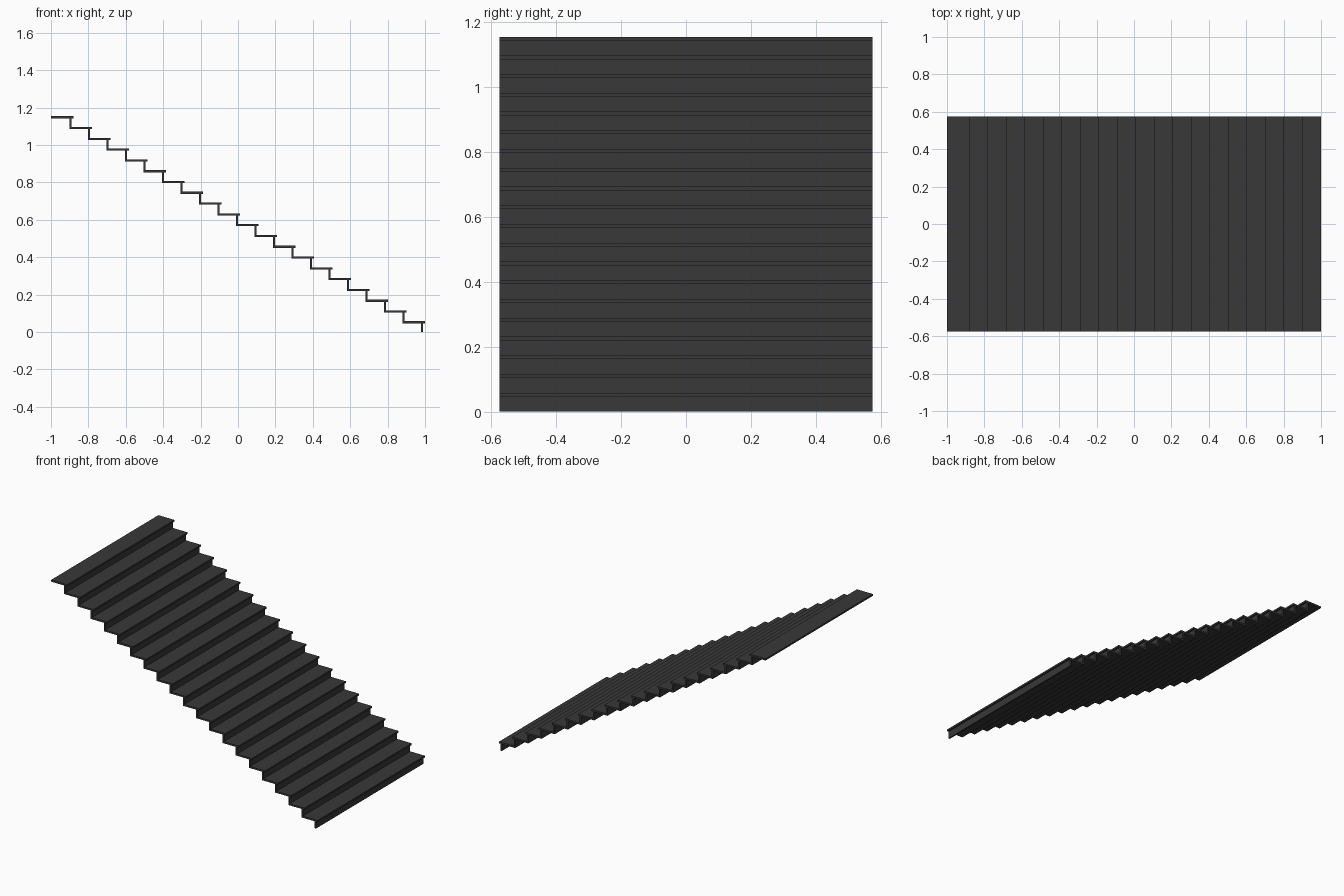
import bpy

if "Cube" in bpy.data.objects:
    bpy.data.objects.remove(bpy.data.objects["Cube"])

STEPS = 20
RISE = 0.0577      # height of one step
RUN = 0.0989       # horizontal pitch
DEPTH = 0.1205     # tread depth, includes the nosing
THICK = 0.0115
WIDTH = 1.15

mat = bpy.data.materials.new("dark_metal")
mat.diffuse_color = (0.04, 0.04, 0.04, 1)
mat.use_nodes = True
mat.node_tree.nodes["Principled BSDF"].inputs["Base Color"].default_value = mat.diffuse_color


def box(name, x0, x1, z0, z1):
    bpy.ops.mesh.primitive_cube_add(size=1, location=((x0 + x1) / 2, 0, (z0 + z1) / 2))
    ob = bpy.context.object
    ob.name = name
    ob.scale = (x1 - x0, WIDTH, z1 - z0)
    bpy.ops.object.transform_apply(location=False, rotation=False, scale=True)
    ob.data.materials.append(mat)


for i in range(STEPS):
    x = -1 + i * RUN
    top = (STEPS - i) * RISE
    # Tread, with its nosing overhanging the riser
    box(f"tread_{i + 1}", x, x + DEPTH, top - THICK, top)
    # Riser, standing on the back edge of the next tread down
    box(f"riser_{i + 1}", x + RUN, x + RUN + 0.0105, top - RISE, top - THICK)
